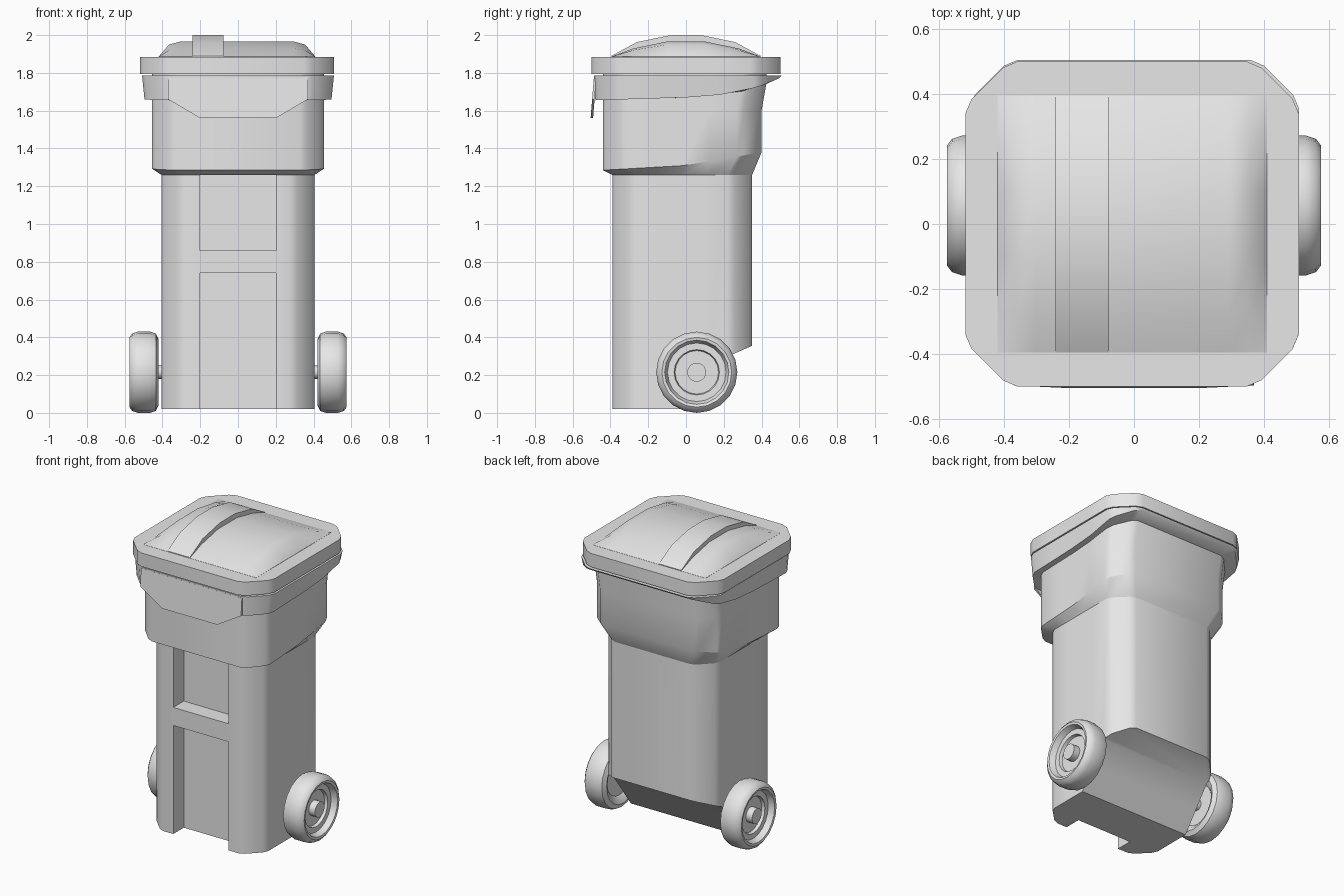
import bpy, bmesh, math

cube = bpy.data.objects.get("Cube")
if cube:
    bpy.data.objects.remove(cube, do_unlink=True)

grey = bpy.data.materials.new("plain_grey")
grey.use_nodes = True
grey.diffuse_color = (0.8, 0.8, 0.8, 1)
grey.node_tree.nodes["Principled BSDF"].inputs["Base Color"].default_value = (0.8, 0.8, 0.8, 1)


def make(name, bm, angle=32):
    bmesh.ops.recalc_face_normals(bm, faces=bm.faces)
    mesh = bpy.data.meshes.new(name)
    bm.to_mesh(mesh)
    bm.free()
    mesh.materials.append(grey)
    obj = bpy.data.objects.new(name, mesh)
    bpy.context.collection.objects.link(obj)
    smooth(obj, angle)
    return obj


def smooth(obj, angle=32):
    bpy.ops.object.select_all(action="DESELECT")
    obj.select_set(True)
    bpy.context.view_layer.objects.active = obj
    bpy.ops.object.shade_smooth_by_angle(angle=math.radians(angle))


def loft(name, rings, angle=32):
    """Skin a list of equal-length point rings and cap both ends."""
    bm = bmesh.new()
    loops = [[bm.verts.new(p) for p in ring] for ring in rings]
    n = len(loops[0])
    for a, b in zip(loops, loops[1:]):
        for i in range(n):
            j = (i + 1) % n
            bm.faces.new((a[i], a[j], b[j], b[i]))
    bm.faces.new(loops[0])
    bm.faces.new(loops[-1])
    return make(name, bm, angle)


def interp(table, t):
    for (a, va), (b, vb) in zip(table, table[1:]):
        if t <= b:
            return va + (vb - va) * max(0, t - a) / (b - a)
    return table[-1][1]


def ring(hx, y0, y1, c, z, cx=0):
    """Rectangle with softened chamfer corners; z is a number or a function of y."""
    corner = [(0, c), (0.12 * c, 0.72 * c), (0.72 * c, 0.12 * c), (c, 0)]
    right = [(hx - u, y0 + v) for u, v in reversed(corner)]
    right += [(hx, y0 + c + (y1 - y0 - 2 * c) * k / 4) for k in (1, 2, 3)]
    right += [(hx - u, y1 - v) for u, v in corner]
    pts = right + [(-x, y) for x, y in reversed(right)]
    return [(x + cx, y, z(y) if callable(z) else z) for x, y in pts]


def prism(name, profile, x0, x1, angle=32):
    """Extrude a (y, z) profile along x."""
    return loft(name, [[(x, y, z) for y, z in profile] for x in (x0, x1)], angle)


def cut(obj, cutter):
    cutter.hide_render = True
    mod = obj.modifiers.new("cut", "BOOLEAN")
    mod.operation, mod.solver, mod.object = "DIFFERENCE", "EXACT", cutter
    bpy.ops.object.select_all(action="DESELECT")
    obj.select_set(True)
    bpy.context.view_layer.objects.active = obj
    bpy.ops.object.modifier_apply(modifier=mod.name)
    bpy.data.objects.remove(cutter, do_unlink=True)


# Lower body with sloped rear underside and two front recesses
body = loft("body", [ring(0.405, -0.39, 0.35, 0.13, z) for z in (0.02, 1.27)])
cut(body, prism("rear_cutter", [(0.0, 0.02), (0.2, 0.29), (0.35, 0.355),
                                (0.6, 0.46), (0.6, -0.2), (-0.16, -0.2)], -0.6, 0.6))
for low, high in ((-0.1, 0.74), (0.86, 1.262)):
    cut(body, prism("recess_cutter", [(-0.5, low), (-0.28, low),
                                      (-0.28, high), (-0.5, high)], -0.202, 0.202))
smooth(body)

# Wider upper body, flared out above a slanted shoulder
shoulder = lambda y: interp([(-0.44, 1.285), (0, 1.31), (0.4, 1.38)], y)
loft("upper_body", [
    ring(0.405, -0.39, 0.35, 0.13, 1.26),
    ring(0.455, -0.44, 0.4, 0.13, shoulder),
    ring(0.455, -0.44, 0.4, 0.13, 1.6),
    ring(0.455, -0.44, 0.425, 0.13, 1.74),
    ring(0.455, -0.44, 0.425, 0.13, 1.8)])

# Rim band that sweeps up into the rear grip
rim_low = lambda y: interp([(-0.48, 1.655), (0, 1.67), (0.25, 1.69),
                            (0.41, 1.735), (0.5, 1.775)], y)
loft("rim", [
    ring(0.445, -0.43, 0.41, 0.13, rim_low),
    ring(0.495, -0.48, 0.495, 0.14, rim_low),
    ring(0.508, -0.488, 0.505, 0.15, 1.785),
    ring(0.44, -0.43, 0.41, 0.13, 1.785)])

# Hanging front apron
outline = [(-0.37, 1.66), (-0.2, 1.56), (0.2, 1.56),
           (0.37, 1.66), (0.37, 1.775), (-0.37, 1.775)]
loft("front_apron", [[(x, back - 0.487 - (1.785 - z) * 0.08, z) for x, z in outline]
                     for back in (0, 0.013)])

# Lid slab
loft("lid", [ring(0.513, -0.5, 0.5, 0.16, z, -0.006) for z in (1.795, 1.885)])

# Arched dome on the lid
crown = [(-0.395, 0), (-0.28, 0.043), (-0.1, 0.08), (0.1, 0.08), (0.28, 0.043), (0.395, 0)]
section = [(-0.415, 0), (-0.36, 0.8), (-0.3, 1), (0.3, 1), (0.36, 0.8), (0.415, 0)]
loft("lid_dome", [[(x - 0.005, y, 1.886 + h * k) for x, k in section]
                  + [(0.41, y, 1.87), (-0.42, y, 1.87)] for y, h in crown], 35)

# Raised strap over the dome
arch = [(-0.395, 1.89), (-0.26, 1.963), (-0.08, 2.0),
        (0.08, 2.0), (0.26, 1.963), (0.395, 1.89)]
prism("lid_strap", arch + [(0.395, 1.87), (-0.395, 1.87)], -0.242, -0.077)

# Wheels, lathed around the axle line
AXLE_Y, AXLE_Z, SIDES = 0.057, 0.215, 20
tread = [(0.45, 0.03), (0.45, 0.13), (0.428, 0.155), (0.42, 0.175), (0.435, 0.205),
         (0.465, 0.215), (0.53, 0.215), (0.56, 0.205), (0.575, 0.185), (0.572, 0.17),
         (0.535, 0.155), (0.535, 0.12), (0.515, 0.115), (0.515, 0.05), (0.56, 0.05)]


def turned(name, profile, side):
    loft(name, [[(side * x, AXLE_Y + r * math.cos(k * math.tau / SIDES),
                  AXLE_Z + r * math.sin(k * math.tau / SIDES)) for k in range(SIDES)]
                for x, r in profile], 40)


for side, label in ((1, "left"), (-1, "right")):
    turned(label + "_wheel", tread, side)
turned("axle", [(-0.46, 0.035), (0.46, 0.035)], 1)
